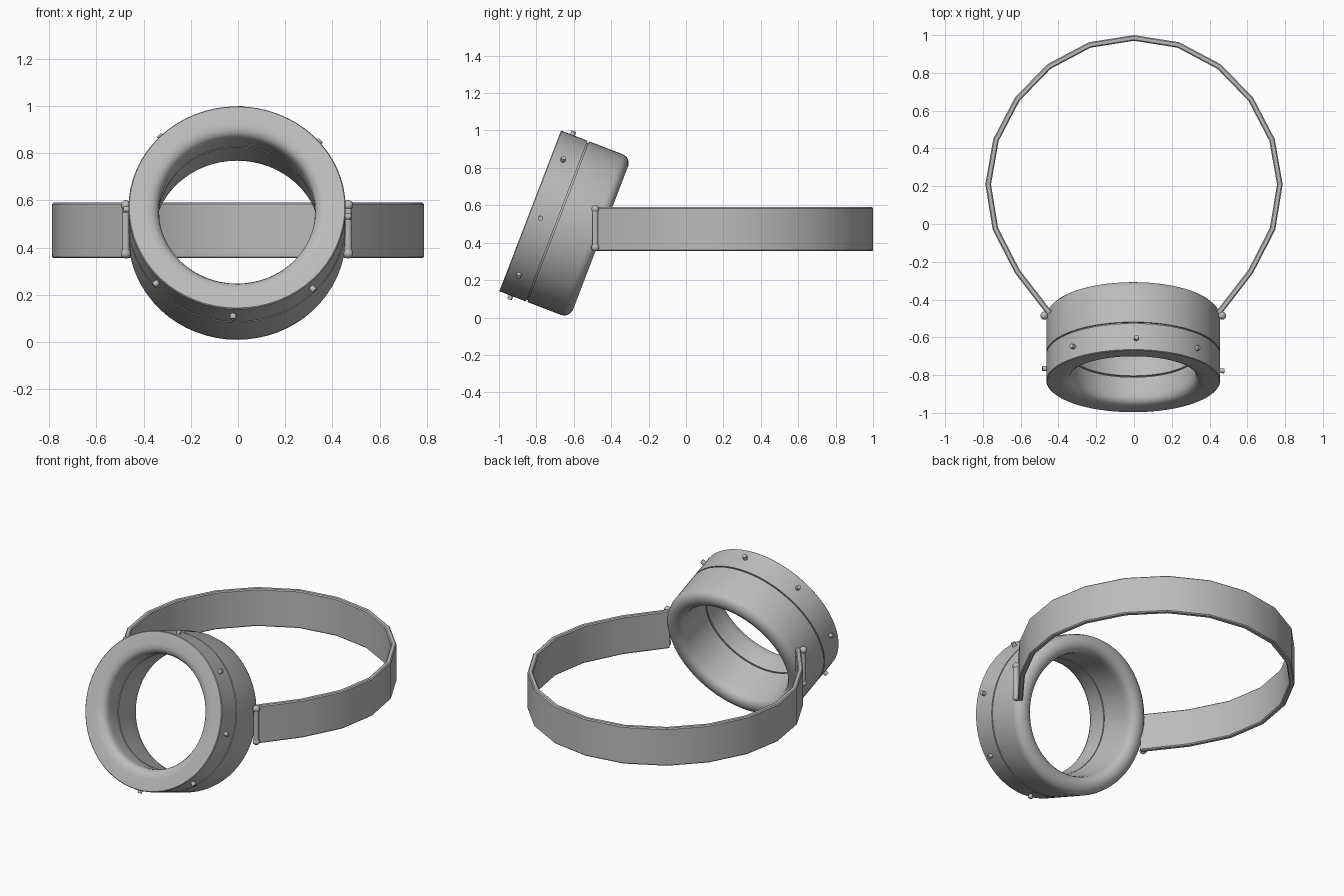
import bpy, bmesh, math
from mathutils import Matrix, Vector

cube = bpy.data.objects.get("Cube")
if cube:
    bpy.data.objects.remove(cube)

grey = bpy.data.materials.new("plain grey")
grey.use_nodes = True
grey.diffuse_color = (0.5, 0.5, 0.5, 1)
grey.node_tree.nodes["Principled BSDF"].inputs["Base Color"].default_value = (0.5, 0.5, 0.5, 1)

# The eyepiece leans back; its local z runs from the front face to the rear
EYEPIECE = Matrix.Translation((-0.004, -0.833, 0.57)) @ Matrix.Rotation(math.radians(-111), 4, "X")


def finish(name, bm, matrix=Matrix(), angle=40):
    bmesh.ops.recalc_face_normals(bm, faces=bm.faces[:])
    mesh = bpy.data.meshes.new(name)
    bm.to_mesh(mesh)
    bm.free()
    mesh.materials.append(grey)
    obj = bpy.data.objects.new(name, mesh)
    obj.matrix_world = matrix
    bpy.context.collection.objects.link(obj)
    bpy.ops.object.select_all(action="DESELECT")
    obj.select_set(True)
    bpy.context.view_layer.objects.active = obj
    bpy.ops.object.shade_smooth_by_angle(angle=math.radians(angle))
    return obj


def loft(bm, sections, closed):
    """Join matching closed cross-sections with quads."""
    rows = [[bm.verts.new(p) for p in s] for s in sections]
    n = len(rows[0])
    pairs = list(zip(rows, rows[1:])) + ([(rows[-1], rows[0])] if closed else [])
    for a, b in pairs:
        for j in range(n):
            k = (j + 1) % n
            bm.faces.new((a[j], a[k], b[k], b[j]))
    if not closed:
        bm.faces.new(rows[0])
        bm.faces.new(rows[-1])


def ring(name, profile, segments=64):
    """Revolve a closed (radius, depth) profile about the eyepiece axis."""
    bm = bmesh.new()
    turns = [math.tau * i / segments for i in range(segments)]
    loft(bm, [[(r * math.cos(t), r * math.sin(t), d) for r, d in profile] for t in turns], True)
    return finish(name, bm, EYEPIECE)


# Front rim with a rolled inner lip, and rear cup with a flared mouth
ring("front_rim", [(0.46, 0.004), (0.456, 0), (0.385, 0), (0.36, 0.004), (0.341, 0.016),
                   (0.332, 0.035), (0.33, 0.06), (0.335, 0.152), (0.46, 0.152)])
ring("seam_core", [(0.45, 0.14), (0.45, 0.17), (0.35, 0.17), (0.35, 0.14)])
ring("rear_cup", [(0.46, 0.16), (0.46, 0.355), (0.455, 0.378), (0.438, 0.394), (0.415, 0.403),
                  (0.39, 0.402), (0.368, 0.392), (0.356, 0.375), (0.35, 0.34),
                  (0.345, 0.25), (0.335, 0.16)])

# Eight small studs around the front rim
for i in range(8):
    bm = bmesh.new()
    bmesh.ops.create_cone(bm, cap_ends=True, segments=12, radius1=0.013, radius2=0.013, depth=0.05)
    place = (Matrix.Rotation(math.radians(45 * i + 2), 4, "Z")
             @ Matrix.Translation((0.457, 0, 0.066)) @ Matrix.Rotation(math.pi / 2, 4, "Y"))
    finish(f"stud_{i + 1}", bm, EYEPIECE @ place)

# Head strap: a flat band following a faceted loop, slightly softened at its edges
half = [(0.24, 0.962), (0.46, 0.845), (0.63, 0.67), (0.745, 0.45),
        (0.787, 0.21), (0.748, -0.03), (0.63, -0.26), (0.46, -0.48)]
path = [Vector((-x, y)) for x, y in reversed(half)] + [Vector((0, 1))] + [Vector(p) for p in half]
LOW, HIGH, THICK, SOFT = 0.355, 0.59, 0.03, 0.006
sections = []
for i, p in enumerate(path):
    tangent = (path[min(i + 1, len(path) - 1)] - path[max(i - 1, 0)]).normalized()
    inward = Vector((tangent.y, -tangent.x))
    outline = [(0, LOW + SOFT), (SOFT, LOW), (THICK - SOFT, LOW), (THICK, LOW + SOFT),
               (THICK, HIGH - SOFT), (THICK - SOFT, HIGH), (SOFT, HIGH), (0, HIGH - SOFT)]
    sections.append([(*(p + inward * t), z) for t, z in outline])
bm = bmesh.new()
loft(bm, sections, False)
finish("head_strap", bm, angle=30)

# Hinge pin with a ball at each end, on both sides
for side, x in (("left", 0.467), ("right", -0.475)):
    bm = bmesh.new()
    bmesh.ops.create_cone(bm, cap_ends=True, segments=16, radius1=0.016, radius2=0.016, depth=0.21,
                          matrix=Matrix.Translation((0, 0, 0.475)))
    for z in (0.375, 0.58):
        bmesh.ops.create_uvsphere(bm, u_segments=16, v_segments=10, radius=0.021,
                                  matrix=Matrix.Translation((0, 0, z)))
    finish(f"{side}_hinge", bm, Matrix.Translation((x, -0.485, 0)))
